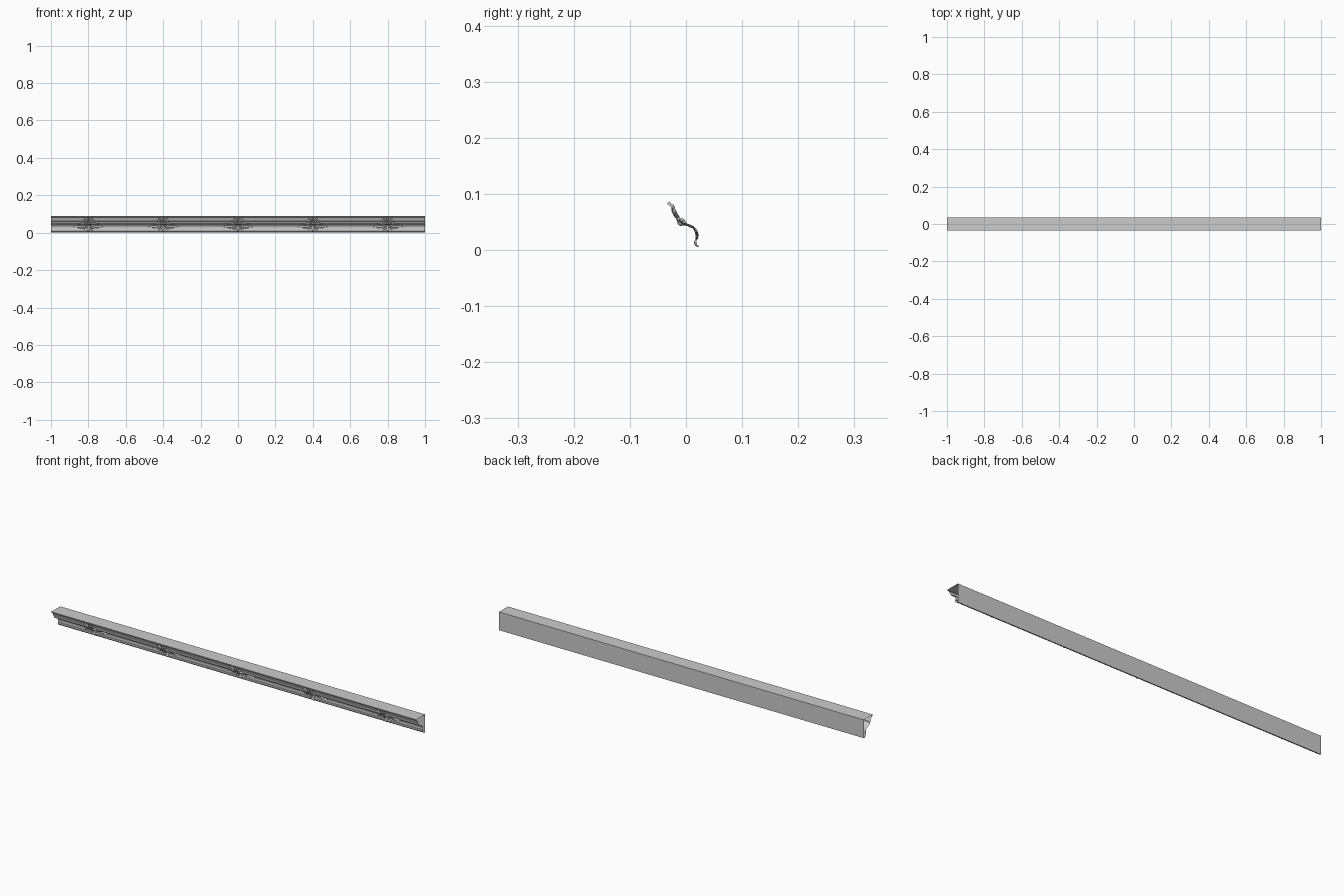
import bpy, bmesh, math

if "Cube" in bpy.data.objects:
    bpy.data.objects.remove(bpy.data.objects["Cube"])

# Front profile of the cornice as (y, z), from top to bottom
PROFILE = [(-0.034, 0.0905), (-0.034, 0.0875), (-0.030, 0.0865), (-0.029, 0.083),
           (-0.024, 0.081), (-0.0215, 0.078), (-0.0205, 0.074), (-0.019, 0.070),
           (-0.0165, 0.066), (-0.0155, 0.0615), (-0.0125, 0.060), (-0.012, 0.056),
           (-0.009, 0.0515), (-0.004, 0.0485), (0.002, 0.0465), (0.008, 0.0445),
           (0.0135, 0.0415), (0.0175, 0.0375), (0.0205, 0.032), (0.0215, 0.026),
           (0.0205, 0.0195), (0.018, 0.0185), (0.0175, 0.013), (0.019, 0.009),
           (0.0225, 0.006), (0.0275, 0.0045), (0.0285, 0.002)]
BACK = [(0.036, 0.0), (0.036, 0.0905)]


def surface_y(z):
    """Depth of the front profile at height z."""
    z = max(PROFILE[-1][1], min(PROFILE[0][1], z))
    for (ya, za), (yb, zb) in zip(PROFILE, PROFILE[1:]):
        if za >= z >= zb:
            return ya + (yb - ya) * (za - z) / (za - zb)


def make_object(name, bm, angle):
    bmesh.ops.recalc_face_normals(bm, faces=bm.faces)
    mesh = bpy.data.meshes.new(name)
    bm.to_mesh(mesh)
    bm.free()
    ob = bpy.data.objects.new(name, mesh)
    bpy.context.collection.objects.link(ob)
    bpy.ops.object.select_all(action='DESELECT')
    ob.select_set(True)
    bpy.context.view_layer.objects.active = ob
    bpy.ops.object.shade_smooth_by_angle(angle=math.radians(angle))
    return ob


def leaf(bm, x, z, angle, length, width, height, curl=0.0, lobes=0):
    """Curved, ridged leaf that lies over the profile; edges sink into it."""
    n, m = 14, 6
    a, step, rows = math.radians(angle), length / n, []
    for i in range(n + 1):
        t = i / n
        w = width * (math.sin(math.pi * (0.12 + 0.88 * t)) ** 0.7 if t < 1 else 0.02)
        if lobes:
            w *= 0.75 + 0.3 * abs(math.sin(math.pi * lobes * t))
        row = []
        for j in range(m + 1):
            s = j / m * 2 - 1
            px = x - math.sin(a) * s * w / 2
            pz = z + math.cos(a) * s * w / 2
            h = height * (1 - s * s) * (0.55 + 0.45 * math.sin(math.pi * t)) - 0.001
            h -= 0.0012 if j == m // 2 else 0     # central vein
            row.append(bm.verts.new((px, surface_y(pz) - 0.85 * h, max(0.003, pz - 0.45 * h))))
        rows.append(row)
        a += math.radians(curl) / n
        x += math.cos(a) * step
        z += math.sin(a) * step
    for r, q in zip(rows, rows[1:]):
        for j in range(m):
            bm.faces.new((r[j], r[j + 1], q[j + 1], q[j]))


def bead(bm, x, z, radius):
    new = bmesh.ops.create_uvsphere(bm, u_segments=12, v_segments=8, radius=radius)['verts']
    bmesh.ops.translate(bm, verts=new, vec=(x, surface_y(z) - radius * 0.3, z))


# Moulding: open-ended shell with front profile, flat top and flat back
bm = bmesh.new()
ends = [[bm.verts.new((x, y, z)) for y, z in PROFILE + BACK] for x in (-1, 1)]
for k in range(len(ends[0])):
    n = (k + 1) % len(ends[0])
    bm.faces.new((ends[0][k], ends[0][n], ends[1][n], ends[1][k]))
make_object("cornice_moulding", bm, 35)

# Ornament: fan of petals, spreading side leaves, hanging leaves
bm = bmesh.new()
leaf(bm, 0, 0.050, 90, 0.036, 0.013, 0.009)
leaf(bm, 0, 0.044, -90, 0.038, 0.018, 0.007, lobes=3)
bead(bm, 0, 0.050, 0.007)
for side in (-1, 1):
    def pair(x, z, angle, length, width, height, curl=0, lobes=0):
        leaf(bm, side * x, z, angle if side > 0 else 180 - angle,
             length, width, height, side * curl, lobes)
    for angle, length in ((66, 0.035), (43, 0.034), (20, 0.032)):      # fan petals
        pair(0.003, 0.051, angle, length, 0.011, 0.008, -25)
    pair(0.006, 0.047, -12, 0.050, 0.013, 0.007, 25, 3)                # upper side leaf
    pair(0.008, 0.040, -22, 0.072, 0.015, 0.006, 30, 4)                # long side leaf
    pair(0.006, 0.038, -48, 0.045, 0.013, 0.006, 55, 3)                # lower side leaf
    pair(0.004, 0.038, -68, 0.030, 0.011, 0.006, 25, 2)                # hanging leaf
    bead(bm, side * 0.014, 0.048, 0.0045)
first = make_object("leaf_ornament", bm, 50)

# Five ornaments along the moulding
first.location.x = -0.8
for i in range(1, 5):
    ob = first.copy()
    ob.name = f"leaf_ornament_{i + 1}"
    ob.location.x = -0.8 + 0.4 * i
    bpy.context.collection.objects.link(ob)
